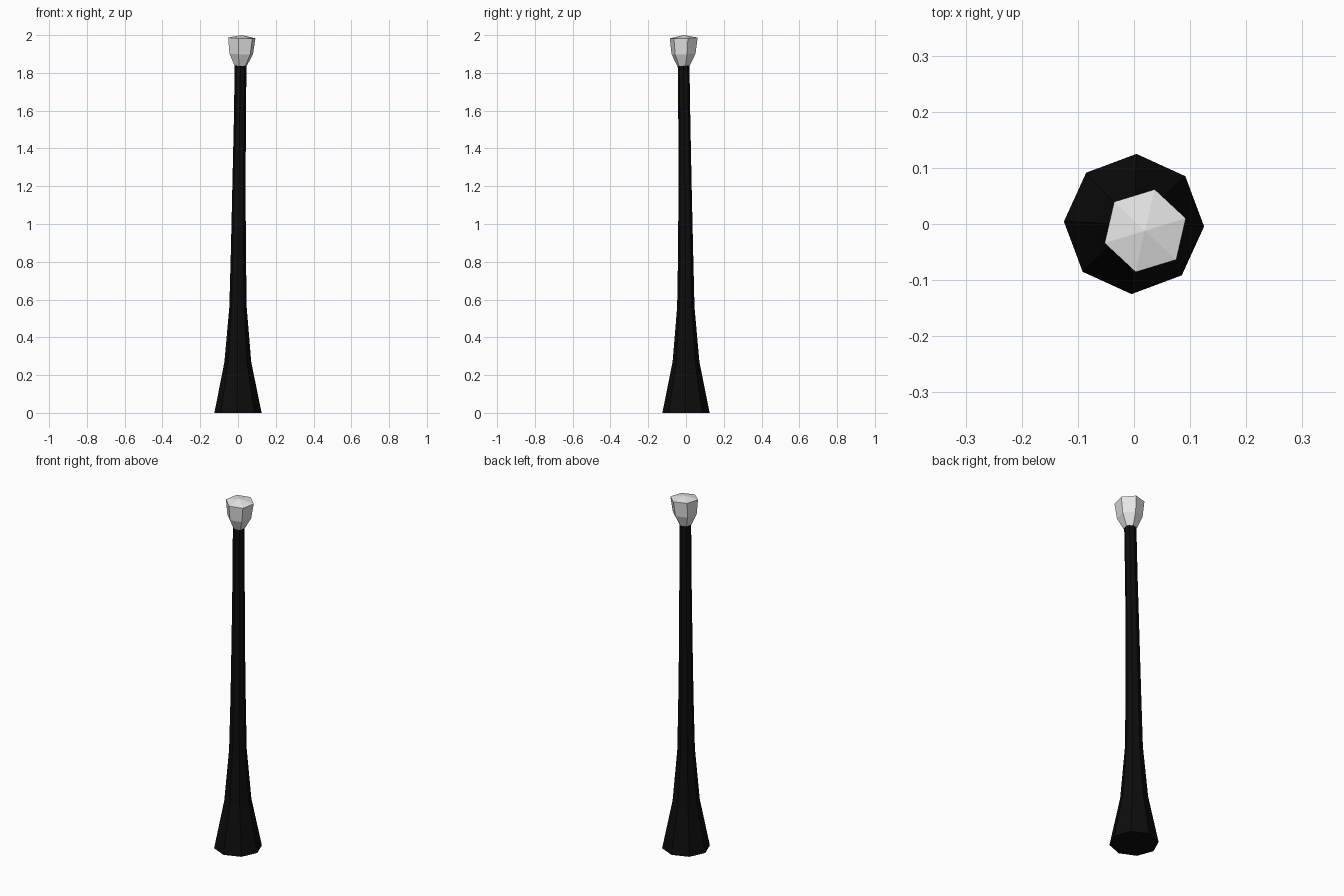
import bpy
import bmesh
from math import cos, sin, radians

cube = bpy.data.objects.get("Cube")
if cube:
    bpy.data.objects.remove(cube, do_unlink=True)


def make_material(name, value):
    mat = bpy.data.materials.new(name)
    mat.use_nodes = True
    colour = (value, value, value, 1)
    mat.diffuse_color = colour
    node = mat.node_tree.nodes["Principled BSDF"]
    node.inputs["Base Color"].default_value = colour
    return mat


def loft(name, rings, sides, turn, mat, tilt=0.0, apex=None):
    """Skin rings (x, y, z, radius); tilt drops each ring towards +x and -y."""
    bm = bmesh.new()
    loops = []
    for x, y, z, r in rings:
        loop = []
        for i in range(sides):
            a = radians(turn + 360 * i / sides)
            dx, dy = r * cos(a), r * sin(a)
            loop.append(bm.verts.new((x + dx, y + dy, z - tilt * (dx - dy))))
        loops.append(loop)
    for low, high in zip(loops, loops[1:]):
        for i in range(sides):
            j = (i + 1) % sides
            bm.faces.new((low[i], low[j], high[j], high[i]))
    bm.faces.new(loops[0][::-1])
    top = loops[-1]
    if apex:
        tip = bm.verts.new(apex)
        for i in range(sides):
            bm.faces.new((top[i], top[(i + 1) % sides], tip))
    else:
        bm.faces.new(top)
    mesh = bpy.data.meshes.new(name)
    bm.to_mesh(mesh)
    bm.free()
    mesh.materials.append(mat)
    obj = bpy.data.objects.new(name, mesh)
    bpy.context.collection.objects.link(obj)
    return obj


black = make_material("black_metal", 0.004)
pale = make_material("pale_glass", 0.8)

# Flared, slightly leaning eight-sided post
loft("post", [
    (0, 0, 0, 0.125),
    (-0.001, 0, 0.27, 0.071),
    (0, -0.001, 0.56, 0.046),
    (0.002, -0.002, 0.85, 0.04),
    (0.005, -0.005, 1.2, 0.035),
    (0.010, -0.009, 1.55, 0.032),
    (0.014, -0.013, 1.86, 0.031),
], 8, -2, black)

# Six-sided lamp head with a shallow pointed lid
loft("lamp_head", [
    (0.014, -0.013, 1.838, 0.034),
    (0.017, -0.013, 1.9, 0.065),
    (0.020, -0.012, 1.985, 0.0756),
], 6, 17, pale, tilt=0.04, apex=(0.019, -0.012, 2.0))
